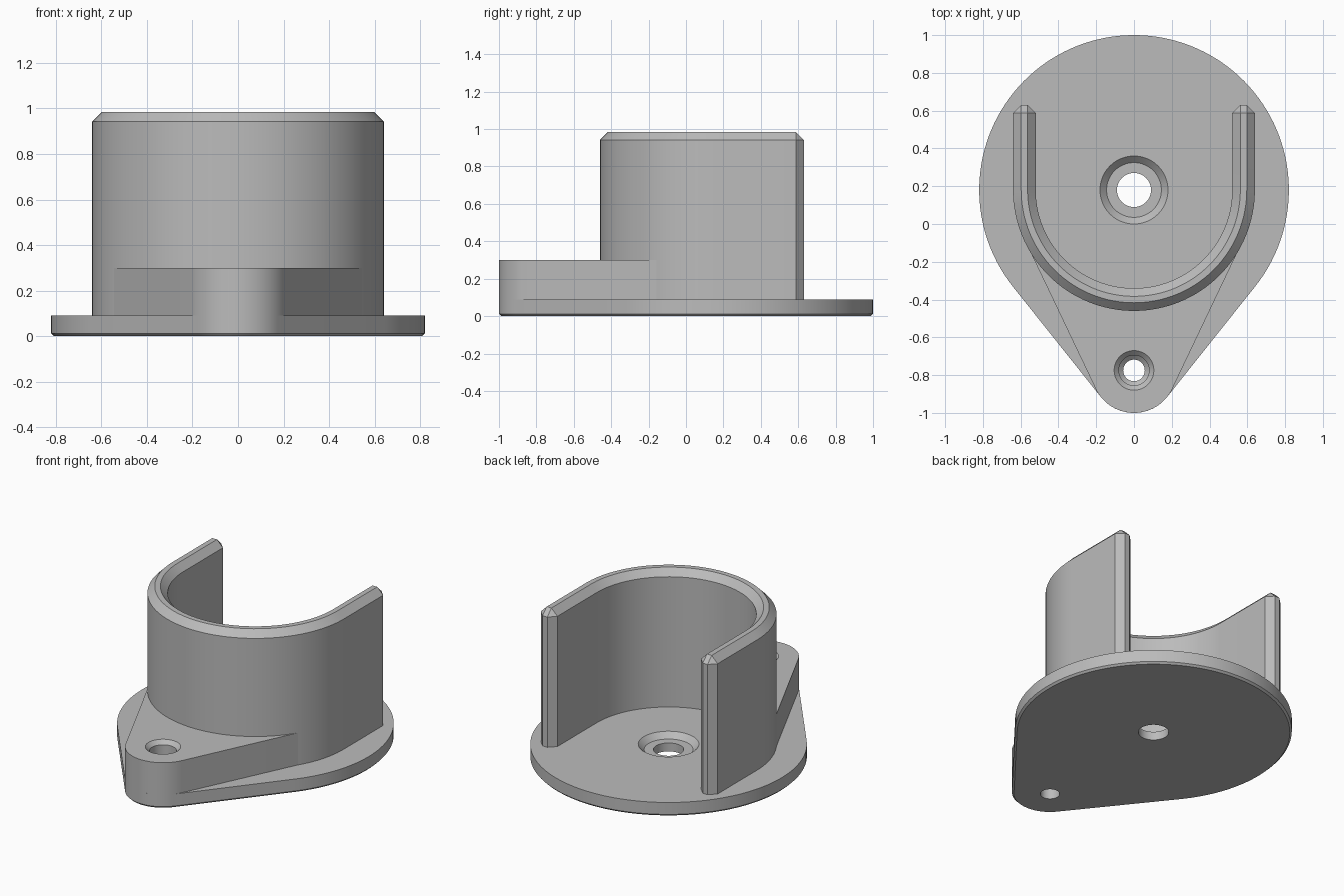
import bpy, bmesh
from math import cos, sin, asin, pi

if "Cube" in bpy.data.objects:
    bpy.data.objects.remove(bpy.data.objects["Cube"])

grey = bpy.data.materials.new("plain grey")
grey.use_nodes = True
colour = (0.5, 0.5, 0.5, 1)
grey.diffuse_color = colour
grey.node_tree.nodes["Principled BSDF"].inputs["Base Color"].default_value = colour

CUP_Y, LUG_Y = 0.18, -0.775          # centres of the cup and the lug
DISC_R, LUG_R = 0.82, 0.225
CUP_OUT, CUP_IN, CUP_END = 0.64, 0.52, 0.63
PLATE_Z, LUG_Z, CUP_Z = 0.09, 0.30, 0.985


def arc(cy, r, a0, a1, n):
    return [(r * cos(a0 + (a1 - a0) * i / n), cy + r * sin(a0 + (a1 - a0) * i / n))
            for i in range(n + 1)]


def tangent_angle(big_r):
    """Angle below +x where the hull of the big circle and the lug is tangent."""
    return asin((big_r - LUG_R) / (CUP_Y - LUG_Y))


def make_object(name, bm):
    bmesh.ops.recalc_face_normals(bm, faces=bm.faces[:])
    mesh = bpy.data.meshes.new(name)
    bm.to_mesh(mesh)
    bm.free()
    mesh.materials.append(grey)
    obj = bpy.data.objects.new(name, mesh)
    bpy.context.collection.objects.link(obj)
    return obj


def prism(name, outline, z0, z1, chamfer=0, pick=None):
    """Extrude an outline; chamfer the edges that pick accepts."""
    bm = bmesh.new()
    face = bm.faces.new([bm.verts.new((x, y, z0)) for x, y in outline])
    top = bmesh.ops.extrude_face_region(bm, geom=[face])["geom"]
    for v in top:
        if isinstance(v, bmesh.types.BMVert):
            v.co.z = z1
    bmesh.ops.recalc_face_normals(bm, faces=bm.faces[:])
    if chamfer:
        edges = [e for e in bm.edges if pick(e.verts[0].co, e.verts[1].co)]
        bmesh.ops.bevel(bm, geom=edges, offset=chamfer, offset_type='OFFSET',
                        segments=1, profile=0.5, affect='EDGES', clamp_overlap=False)
    return make_object(name, bm)


def hole_cutter(name, cy, profile, n=64):
    """Closed solid of revolution from (radius, height) pairs."""
    bm = bmesh.new()
    rings = [[bm.verts.new((x, y, z)) for x, y in arc(cy, r, 0, 2 * pi, n)[:-1]]
             for r, z in profile]
    for low, high in zip(rings, rings[1:]):
        for i in range(n):
            j = (i + 1) % n
            bm.faces.new((low[i], low[j], high[j], high[i]))
    bm.faces.new(rings[0])
    bm.faces.new(rings[-1])
    obj = make_object(name, bm)
    obj.hide_render = True
    return obj


def cut(obj, cutter):
    bpy.context.view_layer.objects.active = obj
    mod = obj.modifiers.new("hole", 'BOOLEAN')
    mod.operation = 'DIFFERENCE'
    mod.solver = 'EXACT'
    mod.object = cutter
    bpy.ops.object.modifier_apply(modifier=mod.name)


# Teardrop base plate with a fine chamfer underneath
a = tangent_angle(DISC_R)
outline = arc(CUP_Y, DISC_R, -a, pi + a, 96) + arc(LUG_Y, LUG_R, pi + a, 2 * pi - a, 32)
base = prism("base_plate", outline, 0, PLATE_Z, 0.012,
             lambda p, q: p.z + q.z < 0.001)

# Raised mounting lug, ending inside the cup wall
a = tangent_angle(CUP_OUT)
outline = (arc(LUG_Y, LUG_R, pi + a, 2 * pi - a, 32)
           + arc(CUP_Y, CUP_OUT - 0.004, -a, -a, 1)[:1]
           + arc(CUP_Y, 0.58, -a, -pi + a, 48)
           + arc(CUP_Y, CUP_OUT - 0.004, pi + a, pi + a, 1)[:1])
lug = prism("mounting_lug", outline, PLATE_Z, LUG_Z)

# U-shaped cup wall, chamfered along the rim and the open ends
outline = ([(-CUP_OUT, CUP_END)] + arc(CUP_Y, CUP_OUT, pi, 2 * pi, 64)
           + [(CUP_OUT, CUP_END), (CUP_IN, CUP_END)]
           + arc(CUP_Y, CUP_IN, 2 * pi, pi, 64) + [(-CUP_IN, CUP_END)])


def rim_or_end(p, q):
    rim = min(p.z, q.z) > CUP_Z - 0.001
    end = abs(p.z - q.z) > 0.1 and p.y > CUP_END - 0.001
    return rim or end


cup = prism("cup_wall", outline, PLATE_Z, CUP_Z, 0.043, rim_or_end)

# Countersunk holes
centre = hole_cutter("centre_hole_cutter", CUP_Y,
                     [(0.09, -0.1), (0.09, 0.055), (0.145, 0.055), (0.19, 0.1)])
screw = hole_cutter("lug_hole_cutter", LUG_Y,
                    [(0.057, -0.1), (0.057, 0.11), (0.08, 0.13), (0.08, 0.275),
                     (0.115, 0.31)])
cut(base, centre)
cut(base, screw)
cut(lug, screw)
for cutter in (centre, screw):
    bpy.data.objects.remove(cutter)

# Smooth curved walls, crisp edges
bpy.ops.object.select_all(action='DESELECT')
for obj in (base, lug, cup):
    obj.select_set(True)
bpy.context.view_layer.objects.active = base
bpy.ops.object.shade_smooth_by_angle(angle=pi / 7)
